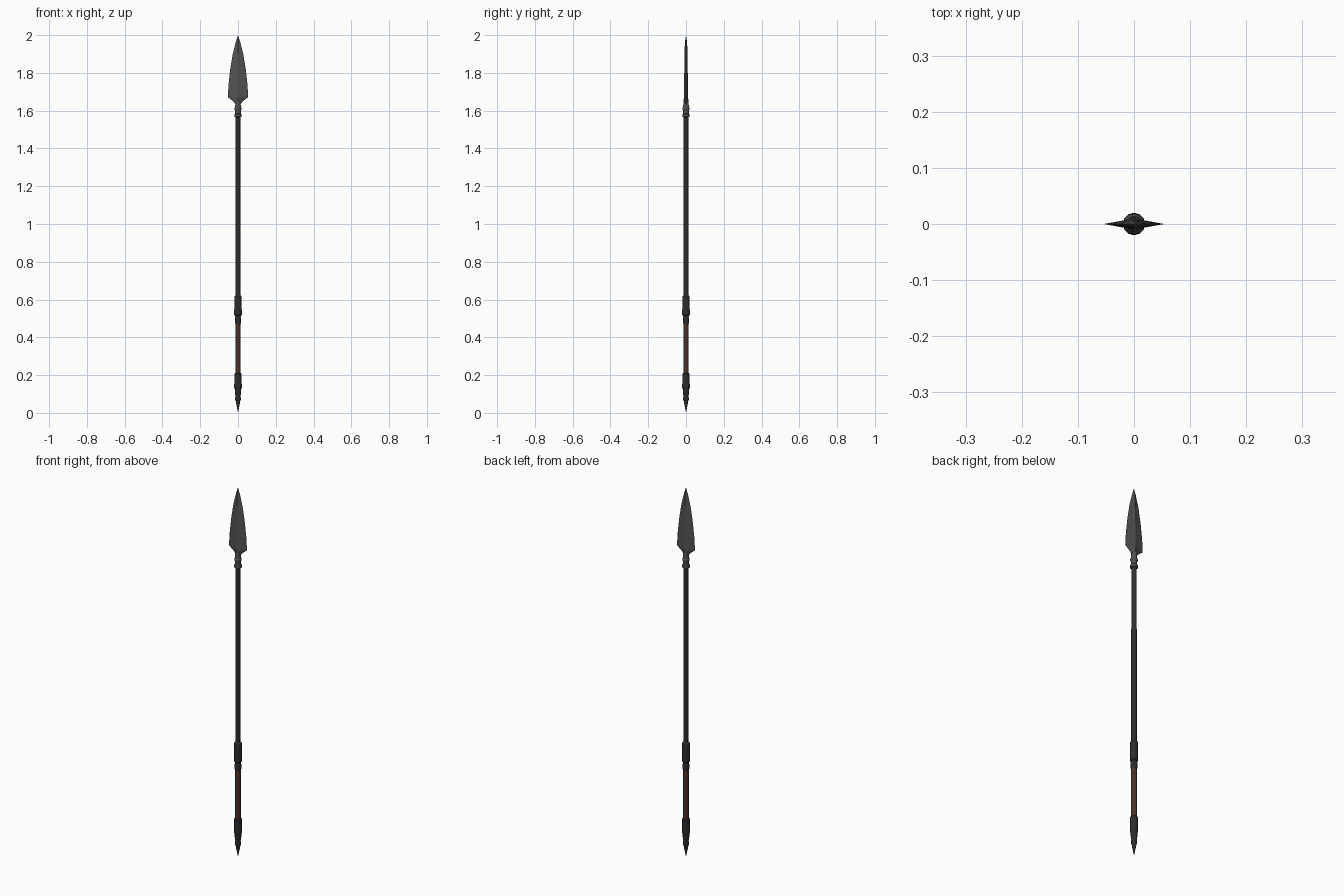
import bpy, bmesh, math

if "Cube" in bpy.data.objects:
    bpy.data.objects.remove(bpy.data.objects["Cube"])

def mat(name, c):
    m = bpy.data.materials.new(name)
    m.diffuse_color = (*c, 1)
    m.use_nodes = True
    m.node_tree.nodes["Principled BSDF"].inputs["Base Color"].default_value = m.diffuse_color
    return m

STEEL = mat("dark steel", (0.085, 0.085, 0.085))
BLACK = mat("black leather", (0.026, 0.027, 0.028))
WOOD = mat("brown wood", (0.075, 0.030, 0.022))

def loft(name, rings, material):
    """Join rings of points; a ring of one point is a tip."""
    bm = bmesh.new()
    vs = [[bm.verts.new(p) for p in r] for r in rings]
    for a, b in zip(vs, vs[1:]):
        n = max(len(a), len(b))
        for i in range(n):
            j = (i + 1) % n
            q = [a[i % len(a)], a[j % len(a)], b[j % len(b)], b[i % len(b)]]
            bm.faces.new(list(dict.fromkeys(q)))
    for r in (vs[0], vs[-1]):
        if len(r) > 2:
            bm.faces.new(r)
    bmesh.ops.recalc_face_normals(bm, faces=bm.faces)
    me = bpy.data.meshes.new(name)
    bm.to_mesh(me)
    bm.free()
    me.materials.append(material)
    ob = bpy.data.objects.new(name, me)
    bpy.context.collection.objects.link(ob)
    return ob

def lathe(name, profile, material, n=12):
    rings = []
    for z, r in profile:
        k = n if r > 0 else 1
        rings.append([(r * math.cos(math.tau * i / n), r * math.sin(math.tau * i / n), z)
                      for i in range(k)])
    return loft(name, rings, material)

# leaf blade with a diamond section: height, half width, half thickness
blade = [(1.635, 0.015, 0.014), (1.648, 0.024, 0.013), (1.672, 0.054, 0.011),
         (1.74, 0.050, 0.010), (1.82, 0.041, 0.009), (1.90, 0.028, 0.008),
         (1.96, 0.013, 0.006)]
rings = [[(w, 0, z), (w * .3, t * .62, z), (0, t, z), (-w * .3, t * .62, z),
          (-w, 0, z), (-w * .3, -t * .62, z), (0, -t, z), (w * .3, -t * .62, z)]
         for z, w, t in blade]
loft("blade", rings + [[(0, 0, 2.0)]], STEEL)

# ringed socket under the blade
lathe("socket", [(1.565, .014), (1.568, .019), (1.580, .019), (1.585, .015),
                 (1.600, .015), (1.605, .018), (1.615, .018), (1.620, .015),
                 (1.645, .014), (1.66, .009)], STEEL)

# long straight shaft
lathe("shaft", [(0.60, .0135), (1.57, .013)], BLACK)

# upper grip and its ring
lathe("upper_grip", [(0.512, .015), (0.518, .020), (0.615, .0195), (0.625, .013)], BLACK)
lathe("grip_ring", [(0.470, .013), (0.478, .017), (0.500, .017), (0.515, .013)], BLACK)

# wooden handle
lathe("handle", [(0.19, .0145), (0.48, .0145)], WOOD)

# lower grip and pointed butt
lathe("lower_grip", [(0.125, .016), (0.132, .020), (0.205, .0195), (0.212, .013)], BLACK)
lathe("butt_spike", [(0, 0), (0.045, .009), (0.063, .012), (0.068, .015), (0.080, .015),
                     (0.085, .013), (0.105, .016), (0.13, .017)], BLACK)
